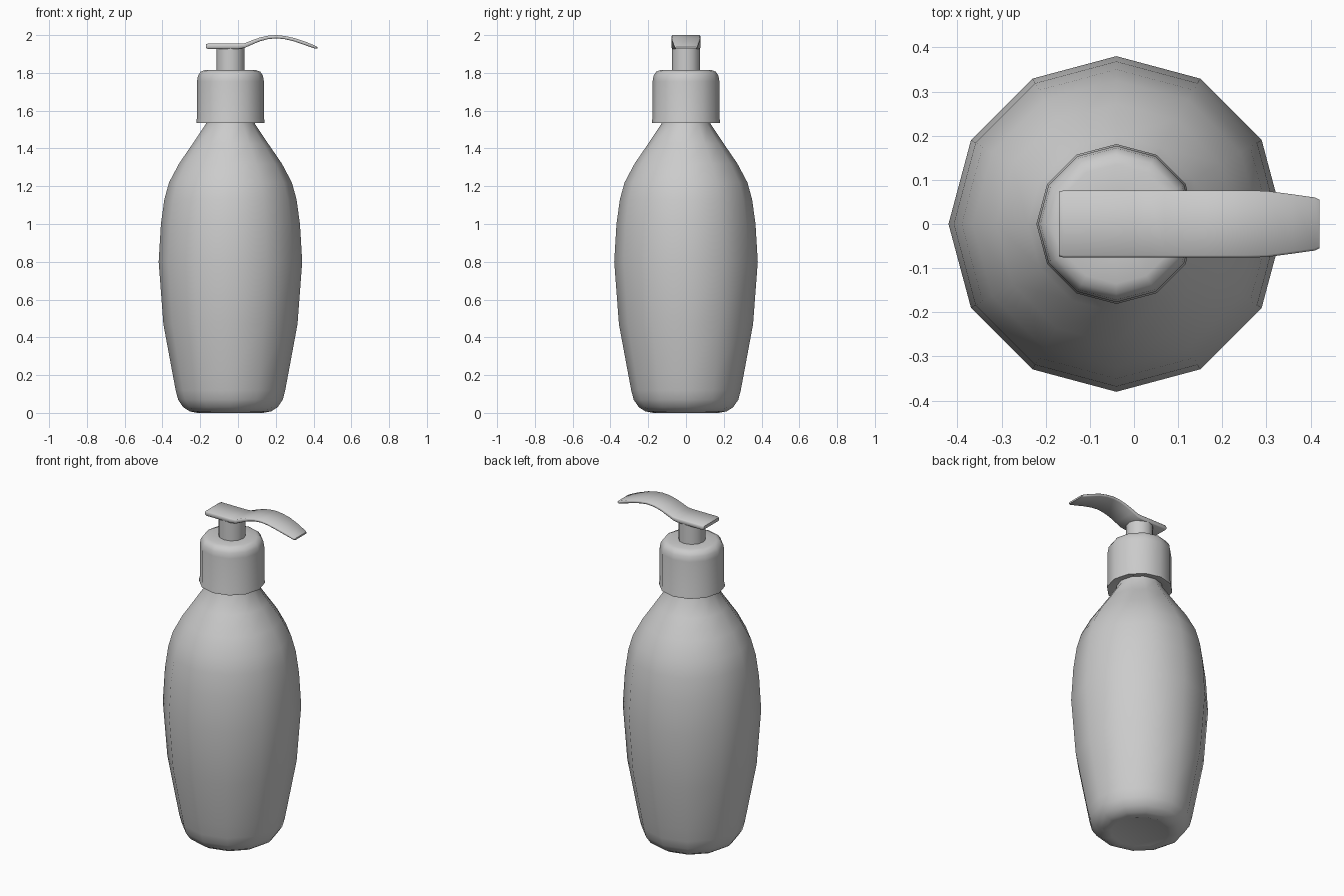
import bpy, bmesh, math

if "Cube" in bpy.data.objects:
    bpy.data.objects.remove(bpy.data.objects["Cube"])

CX = -0.04   # axis of the bottle
SIDES = 12


def finish(name, bm, angle):
    bmesh.ops.recalc_face_normals(bm, faces=bm.faces)
    mesh = bpy.data.meshes.new(name)
    bm.to_mesh(mesh)
    bm.free()
    ob = bpy.data.objects.new(name, mesh)
    bpy.context.collection.objects.link(ob)
    bpy.ops.object.select_all(action='DESELECT')
    ob.select_set(True)
    bpy.context.view_layer.objects.active = ob
    bpy.ops.object.shade_smooth_by_angle(angle=math.radians(angle))
    return ob


def skin(name, rings, angle):
    """Join closed rings of points and cap both ends."""
    bm = bmesh.new()
    loops = [[bm.verts.new(p) for p in ring] for ring in rings]
    n = len(loops[0])
    for a, b in zip(loops, loops[1:]):
        for i in range(n):
            j = (i + 1) % n
            bm.faces.new((a[i], a[j], b[j], b[i]))
    bm.faces.new(loops[0][::-1])
    bm.faces.new(loops[-1])
    return finish(name, bm, angle)


def turned(name, profile, angle=50):
    """Turn (radius, z) points around the bottle axis."""
    turn = [2 * math.pi * i / SIDES for i in range(SIDES)]
    rings = [[(CX + r * math.cos(t), r * math.sin(t), z) for t in turn]
             for r, z in profile]
    return skin(name, rings, angle)


# Bottle body with rounded base and tapering shoulder
turned("bottle_body", [
    (0.16, 0.005), (0.175, 0.0), (0.215, 0.008), (0.25, 0.03), (0.277, 0.07),
    (0.29, 0.12), (0.305, 0.2), (0.355, 0.47), (0.38, 0.8), (0.368, 1.0),
    (0.35, 1.13), (0.325, 1.22), (0.272, 1.32), (0.20, 1.425),
    (0.13, 1.53), (0.125, 1.58)])

# Screw cap with a thin lip and rounded top
turned("screw_cap", [
    (0.12, 1.55), (0.165, 1.535), (0.181, 1.535), (0.181, 1.545),
    (0.177, 1.56), (0.177, 1.755), (0.172, 1.785), (0.158, 1.806),
    (0.135, 1.815), (0.07, 1.815)])

# Pump stem
turned("pump_stem", [(0.075, 1.80), (0.075, 1.94)])

# Pump head: flat press plate running into an arched spout
# stations: x, underside z, top z, half width
stations = [
    (-0.17, 1.932, 1.951, 0.073), (-0.16, 1.927, 1.955, 0.076),
    (0.0, 1.927, 1.955, 0.076), (0.035, 1.932, 1.957, 0.076),
    (0.07, 1.948, 1.971, 0.076), (0.115, 1.967, 1.987, 0.076),
    (0.16, 1.979, 1.997, 0.076), (0.205, 1.983, 2.0, 0.076),
    (0.25, 1.978, 1.995, 0.076), (0.30, 1.966, 1.984, 0.075),
    (0.36, 1.945, 1.964, 0.067), (0.41, 1.928, 1.943, 0.06),
    (0.42, 1.928, 1.938, 0.055)]
b = 0.005
skin("pump_head", [
    [(x, -w + b, lo), (x, w - b, lo), (x, w, lo + b), (x, w, hi - b),
     (x, w - b, hi), (x, -w + b, hi), (x, -w, hi - b), (x, -w, lo + b)]
    for x, lo, hi, w in stations], 50)
